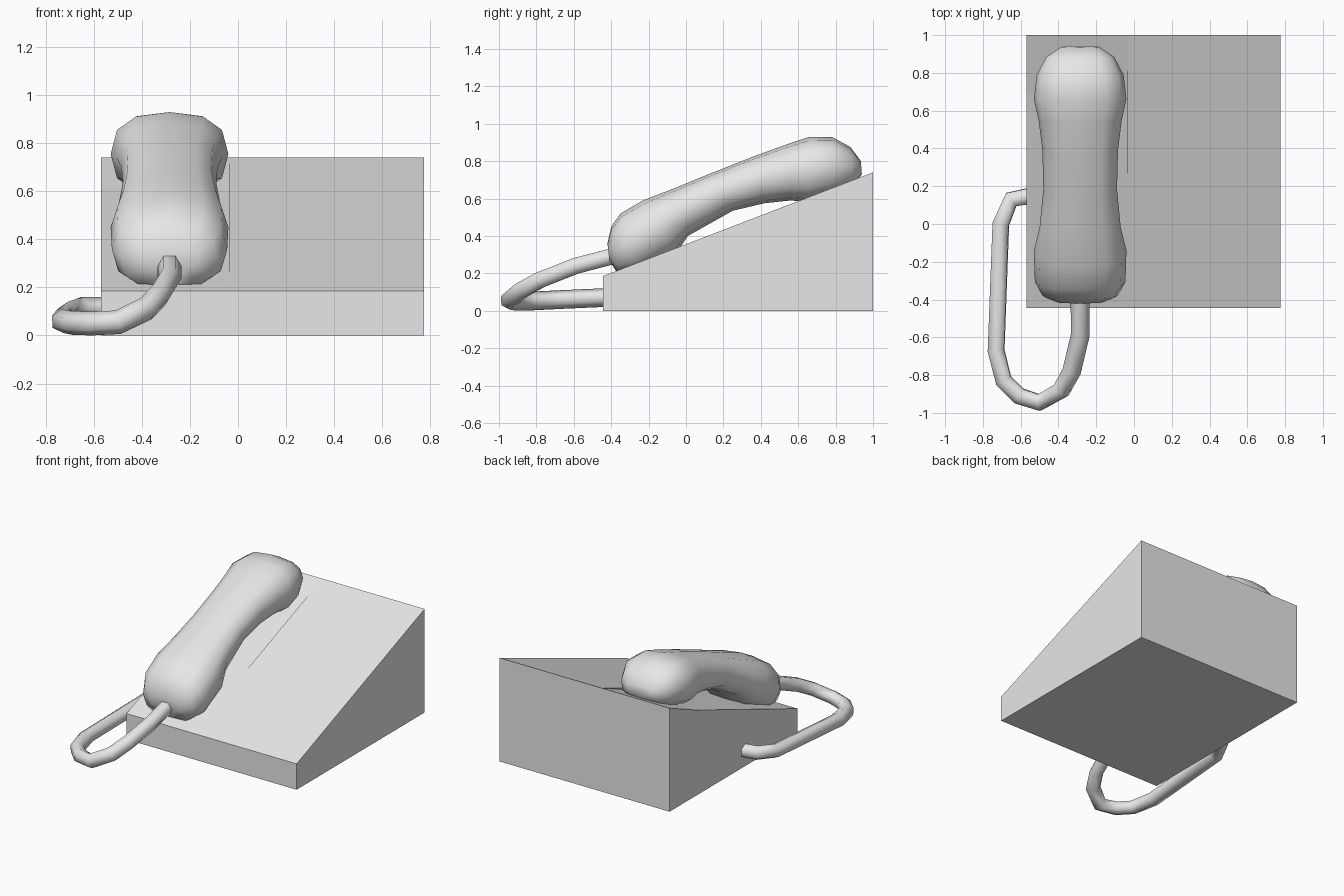
import bpy, bmesh, math
from mathutils import Vector

cube = bpy.data.objects.get("Cube")
if cube:
    bpy.data.objects.remove(cube, do_unlink=True)

grey = bpy.data.materials.new("light_grey")
grey.use_nodes = True
colour = (0.8, 0.8, 0.8, 1)
grey.diffuse_color = colour
grey.node_tree.nodes["Principled BSDF"].inputs["Base Color"].default_value = colour


def finish(bm, name, smooth_angle=None):
    bmesh.ops.recalc_face_normals(bm, faces=bm.faces)
    mesh = bpy.data.meshes.new(name)
    bm.to_mesh(mesh)
    bm.free()
    mesh.materials.append(grey)
    obj = bpy.data.objects.new(name, mesh)
    bpy.context.collection.objects.link(obj)
    if smooth_angle:
        bpy.ops.object.select_all(action='DESELECT')
        obj.select_set(True)
        bpy.context.view_layer.objects.active = obj
        bpy.ops.object.shade_smooth_by_angle(angle=math.radians(smooth_angle))
    return obj


def extrude_profile(name, profile, x0, x1):
    """Extrude a (y, z) outline from x0 to x1."""
    bm = bmesh.new()
    face = bm.faces.new([bm.verts.new((x0, y, z)) for y, z in profile])
    out = bmesh.ops.extrude_face_region(bm, geom=[face])
    moved = [v for v in out["geom"] if isinstance(v, bmesh.types.BMVert)]
    bmesh.ops.translate(bm, verts=moved, vec=(x1 - x0, 0, 0))
    return finish(bm, name)


# Wedge body, with a slightly dished strip under the handset
FRONT, BACK, LOW, HIGH = -0.445, 1.0, 0.185, 0.74
wedge = [(FRONT, 0), (BACK, 0), (BACK, HIGH), (FRONT, LOW)]
dish = wedge[:3] + [(0.7, 0.612)] + wedge[3:]
extrude_profile("body", wedge, -0.035, 0.775)
extrude_profile("cradle_strip", dish, -0.57, -0.035)

# Handset: stations of top (y, z), bottom (y, z) and half width
stations = [
    ((-0.42, 0.36), (-0.41, 0.27), 0.12),
    ((-0.40, 0.45), (-0.36, 0.19), 0.20),
    ((-0.35, 0.52), (-0.26, 0.20), 0.24),
    ((-0.23, 0.59), (-0.05, 0.31), 0.245),
    ((-0.05, 0.66), (0.01, 0.40), 0.215),
    ((0.12, 0.73), (0.25, 0.535), 0.195),
    ((0.36, 0.825), (0.42, 0.575), 0.20),
    ((0.54, 0.89), (0.56, 0.59), 0.22),
    ((0.66, 0.93), (0.66, 0.58), 0.245),
    ((0.78, 0.93), (0.80, 0.62), 0.23),
    ((0.88, 0.875), (0.89, 0.66), 0.18),
    ((0.935, 0.80), (0.94, 0.73), 0.10),
]
SIDES, CENTRE = 12, -0.285


def rounded(t):
    return math.copysign(abs(t) ** 0.8, t)


bm = bmesh.new()
rings = []
for top, bottom, half in stations:
    top, bottom = Vector((CENTRE, *top)), Vector((CENTRE, *bottom))
    mid, up = (top + bottom) / 2, (top - bottom) / 2
    ring = []
    for i in range(SIDES):
        a = math.tau * i / SIDES
        side = Vector((half * rounded(math.sin(a)), 0, 0))
        ring.append(bm.verts.new(mid + side + up * rounded(math.cos(a))))
    rings.append(ring)
for a, b in zip(rings, rings[1:]):
    for i in range(SIDES):
        j = (i + 1) % SIDES
        bm.faces.new((a[i], a[j], b[j], b[i]))
bm.faces.new(rings[0])
bm.faces.new(rings[-1])
finish(bm, "handset", 60)

# Cord looping from the mouthpiece round to the side of the body
path = [
    (-0.285, -0.36, 0.30), (-0.285, -0.59, 0.24), (-0.33, -0.78, 0.165),
    (-0.385, -0.88, 0.11), (-0.50, -0.945, 0.055), (-0.61, -0.91, 0.05),
    (-0.69, -0.83, 0.052), (-0.73, -0.67, 0.06), (-0.705, 0.0, 0.09),
    (-0.65, 0.13, 0.11), (-0.54, 0.15, 0.11),
]
curve = bpy.data.curves.new("cord", 'CURVE')
curve.dimensions = '3D'
curve.bevel_depth = 0.05
curve.bevel_resolution = 1
curve.use_fill_caps = True
spline = curve.splines.new('POLY')
spline.points.add(len(path) - 1)
for point, co in zip(spline.points, path):
    point.co = (*co, 1)
spline.use_smooth = True
curve.materials.append(grey)
bpy.context.collection.objects.link(bpy.data.objects.new("cord", curve))
